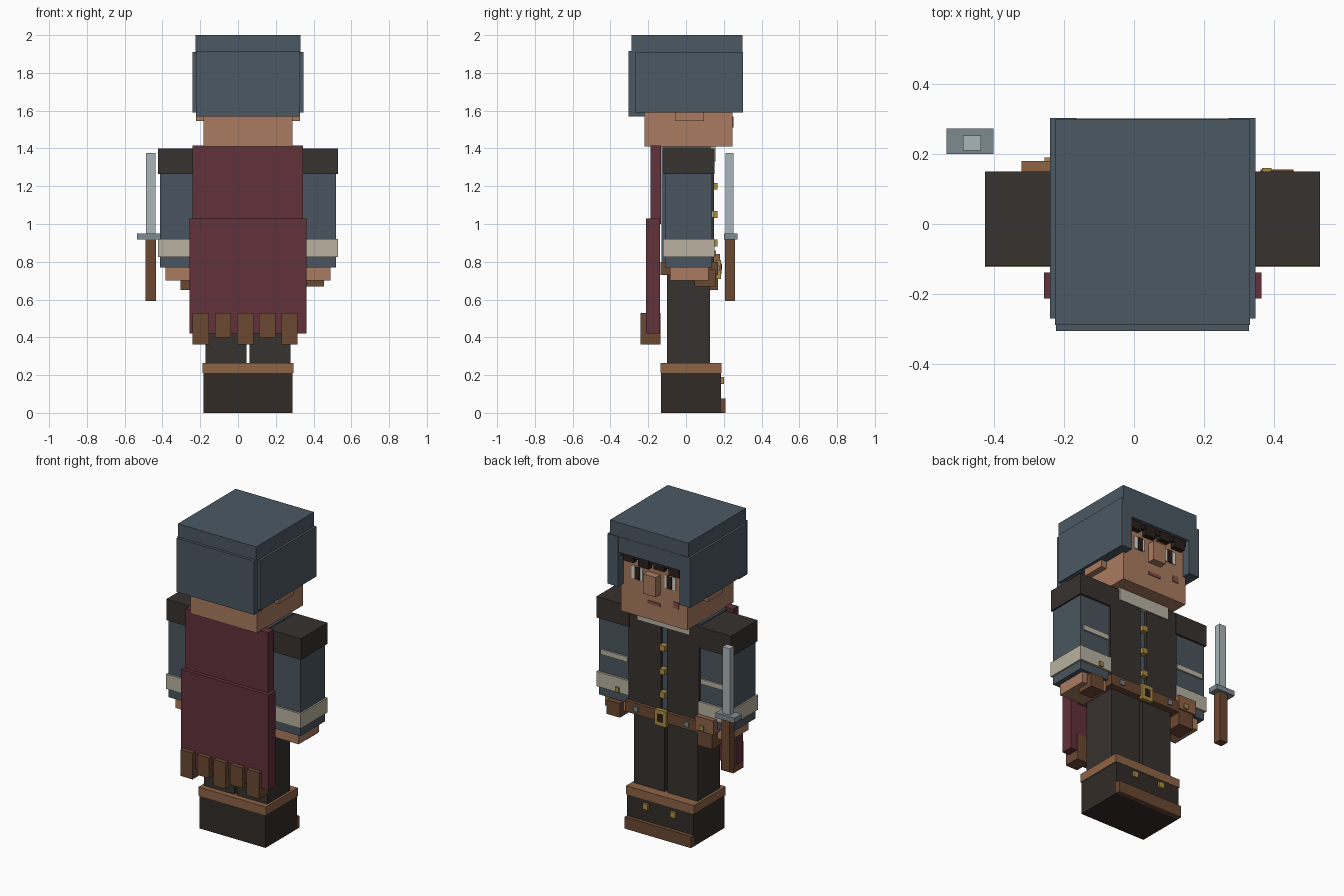
import bpy

CX = 0.053  # the figure's own mirror plane
MATS = {}
COL = dict(hood="4d5963", cloth="4b565f", dark="3a3532", boot="352f2b", skin="a87a60",
           cape="62343d", brown="6b4a35", leather="8c6447", beige="b8b0a0", gold="a88a45",
           steel="a9b4b5", guard="7d8a90", hair="2e2420", white="d8d8d0", lip="85524a")


def mat(key):
    if key not in MATS:
        h = COL[key]
        rgb = [(int(h[i:i + 2], 16) / 255) ** 2.2 for i in (0, 2, 4)]
        MATS[key] = bpy.data.materials.new(key)
        MATS[key].diffuse_color = (*rgb, 1)
    return MATS[key]


def box(name, color, x, y, z):
    """Box from (min, max) ranges along each axis."""
    bpy.ops.mesh.primitive_cube_add(size=1)
    o = bpy.context.object
    o.name = name
    r = (x, y, z)
    o.location = [(a + b) / 2 for a, b in r]
    o.scale = [b - a for a, b in r]
    o.data.materials.append(mat(color))
    return o


def pair(name, color, x, y, z):
    """Two boxes mirrored about the figure; x is the distance range from its centre."""
    box(name + "_right", color, (CX + x[0], CX + x[1]), y, z)
    box(name + "_left", color, (CX - x[1], CX - x[0]), y, z)


def mid(name, color, half, y, z):
    box(name, color, (CX - half, CX + half), y, z)


# Boots
pair("boot", "boot", (0, 0.235), (-0.132, 0.185), (0, 0.21))
pair("boot_cuff", "leather", (0, 0.24), (-0.135, 0.187), (0.21, 0.265))
pair("toe_cap", "brown", (0, 0.235), (0.18, 0.21), (0, 0.075))
pair("boot_buckle", "gold", (0.08, 0.115), (0.18, 0.2), (0.153, 0.19))

# Legs, torso and vest
pair("leg", "dark", (0.009, 0.225), (-0.1, 0.127), (0.25, 0.76))
mid("torso", "cloth", 0.25, (-0.13, 0.13), (0.74, 1.41))
pair("vest_panel", "dark", (0.022, 0.25), (0.12, 0.148), (0.78, 1.4))
mid("collar", "beige", 0.185, (0.1, 0.155), (1.33, 1.41))
for i, z in enumerate((0.9, 1.05, 1.2)):
    mid(f"vest_button_{i}", "gold", 0.018, (0.12, 0.166), (z - 0.018, z + 0.018))

# Belt, buckle and pouch
mid("belt", "brown", 0.26, (-0.135, 0.17), (0.73, 0.8))
mid("buckle", "gold", 0.04, (0.16, 0.185), (0.71, 0.81))
mid("buckle_centre", "hair", 0.02, (0.17, 0.188), (0.735, 0.785))
pair("belt_rivet", "guard", (0.165, 0.195), (0.16, 0.178), (0.75, 0.78))
box("pouch", "brown", (-0.305, -0.2), (0.05, 0.17), (0.65, 0.76))
box("pouch_flap", "leather", (-0.32, -0.19), (0.05, 0.18), (0.75, 0.84))
box("pouch_button", "gold", (-0.255, -0.225), (0.17, 0.19), (0.76, 0.79))

# Arms
pair("shoulder", "dark", (0.245, 0.477), (-0.12, 0.15), (1.265, 1.4))
pair("sleeve", "cloth", (0.25, 0.467), (-0.11, 0.137), (0.77, 1.27))
pair("sleeve_stripe", "beige", (0.26, 0.45), (0.13, 0.147), (1.035, 1.068))
pair("sleeve_cuff", "beige", (0.248, 0.477), (-0.122, 0.15), (0.825, 0.92))
pair("hand", "skin", (0.26, 0.437), (-0.085, 0.118), (0.7, 0.78))
box("glove_strap", "brown", (0.36, 0.455), (0.045, 0.155), (0.67, 0.76))
box("cuff_button", "gold", (0.365, 0.392), (0.14, 0.16), (0.83, 0.86))

# Cape with fringe at its hem
box("cape_upper", "cape", (-0.24, 0.344), (-0.187, -0.132), (1.0, 1.415))
box("cape_lower", "cape", (-0.257, 0.363), (-0.212, -0.138), (0.42, 1.03))
for i in range(5):
    x = -0.24 + i * 0.1175
    box(f"cape_fringe_{i}", "brown", (x, x + 0.086), (-0.24, -0.136),
        (0.4 if i % 2 else 0.362, 0.53))

# Head and face
mid("head", "skin", 0.235, (-0.22, 0.247), (1.41, 1.92))
pair("ear", "skin", (0.22, 0.275), (-0.057, 0.095), (1.545, 1.7))
mid("nose", "skin", 0.045, (0.24, 0.295), (1.59, 1.715))
mid("mouth", "lip", 0.045, (0.24, 0.252), (1.51, 1.53))
box("cheek_mark", "lip", (-0.125, -0.085), (0.24, 0.252), (1.53, 1.57))
pair("eye", "white", (0.078, 0.155), (0.24, 0.253), (1.645, 1.725))
pair("pupil", "hair", (0.095, 0.13), (0.245, 0.258), (1.645, 1.725))
mid("hair_fringe", "hair", 0.22, (0.24, 0.272), (1.78, 1.84))
for i in range(4):
    x = CX - 0.2 + i * 0.108
    box(f"hair_lock_{i}", "hair", (x, x + 0.075), (0.24, 0.28), (1.745 + 0.012 * (i % 2), 1.82))

# Hood
mid("hood_top", "hood", 0.278, (-0.288, 0.298), (1.9, 2.0))
mid("hood_back", "hood", 0.275, (-0.305, -0.22), (1.57, 1.915))
pair("hood_side", "hood", (0.235, 0.293), (-0.27, 0.302), (1.59, 1.91))
pair("hood_front_edge", "hood", (0.217, 0.28), (0.245, 0.302), (1.59, 1.91))
mid("hood_brow", "hood", 0.23, (0.24, 0.3), (1.81, 1.91))

# Sword held point up
box("sword_blade", "steel", (-0.487, -0.436), (0.21, 0.252), (0.94, 1.375))
box("sword_guard", "guard", (-0.535, -0.4), (0.2, 0.272), (0.918, 0.95))
box("sword_handle", "brown", (-0.489, -0.434), (0.207, 0.26), (0.592, 0.92))
